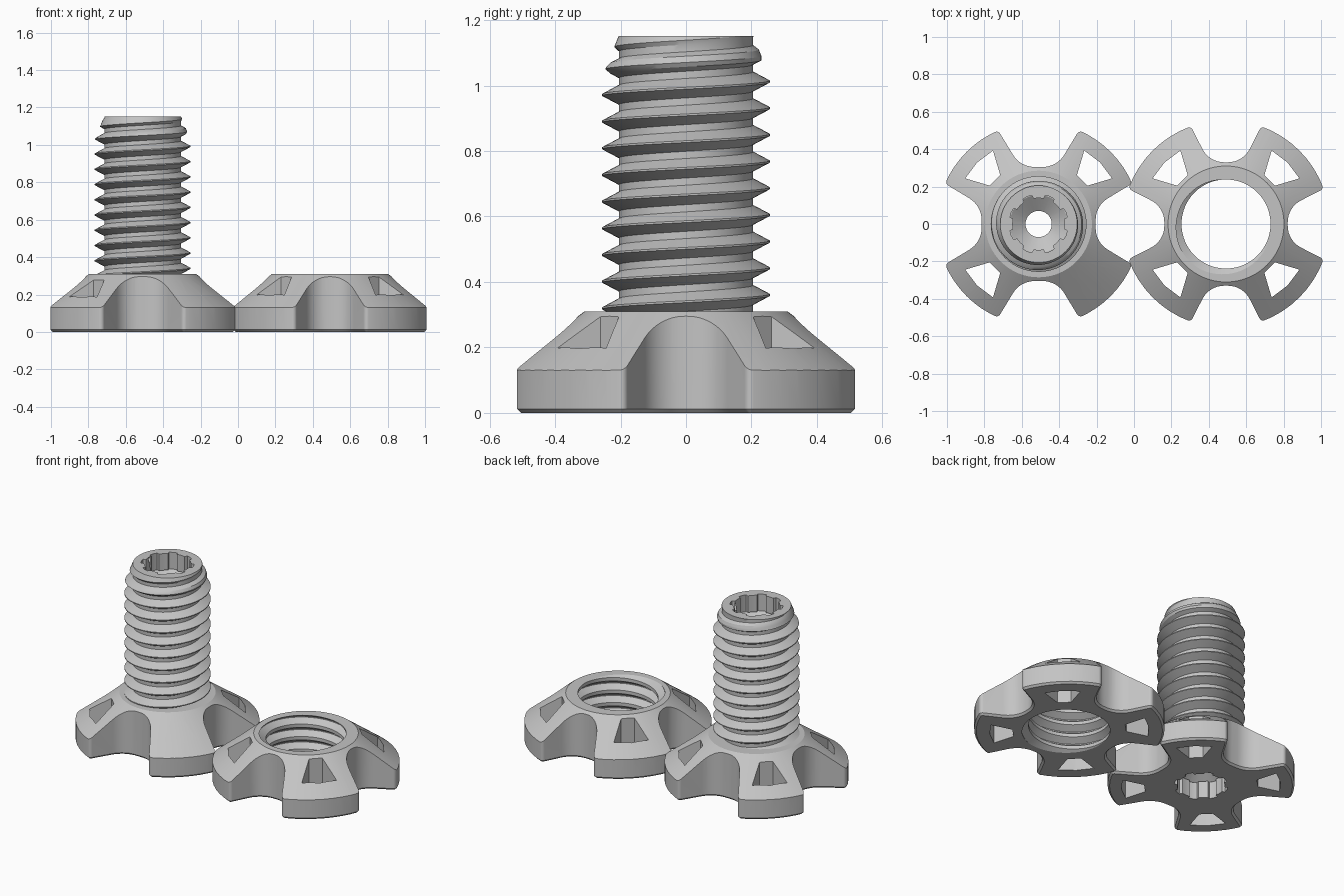
import bpy, bmesh, math
from mathutils import Vector, Matrix

if "Cube" in bpy.data.objects:
    bpy.data.objects.remove(bpy.data.objects["Cube"], do_unlink=True)

GREY = (0.55, 0.55, 0.55, 1)
grey = bpy.data.materials.new("plain grey")
grey.use_nodes = True
grey.diffuse_color = GREY
grey.node_tree.nodes["Principled BSDF"].inputs["Base Color"].default_value = GREY

TOP = 0.31       # flange height
SHOULDER = 0.13  # where the cone starts
PITCH = 0.0815
TIP = 1.151


def make(name, bm):
    bmesh.ops.recalc_face_normals(bm, faces=bm.faces[:])
    mesh = bpy.data.meshes.new(name)
    bm.to_mesh(mesh)
    bm.free()
    ob = bpy.data.objects.new(name, mesh)
    bpy.context.collection.objects.link(ob)
    return ob


def prism(name, points, z0, z1, chamfer=0.0):
    """Upright prism, with an optional chamfer around its bottom edge."""
    bm = bmesh.new()
    low = [bm.verts.new((p[0], p[1], z0 + chamfer)) for p in points]
    high = [bm.verts.new((p[0], p[1], z1)) for p in points]
    base = bm.faces.new(low[::-1])
    bm.faces.new(high)
    for i in range(len(points)):
        bm.faces.new((low[i - 1], low[i], high[i], high[i - 1]))
    if chamfer:
        bm.normal_update()
        bmesh.ops.inset_region(bm, faces=[base], thickness=chamfer, use_even_offset=True)
        for v in base.verts:
            v.co.z = z0
    return make(name, bm)


def cone(name, r0, r1, z0, z1, sides=96):
    bm = bmesh.new()
    bmesh.ops.create_cone(bm, cap_ends=True, segments=sides, radius1=r0, radius2=r1,
                          depth=z1 - z0, matrix=Matrix.Translation((0, 0, (z0 + z1) / 2)))
    return make(name, bm)


def cut(ob, cutters, operation="DIFFERENCE"):
    """Apply booleans in turn and drop the cutters."""
    for c in cutters:
        mod = ob.modifiers.new("cut", "BOOLEAN")
        mod.operation, mod.solver, mod.object = operation, "EXACT", c
        bpy.context.view_layer.update()
        dg = bpy.context.evaluated_depsgraph_get()
        mesh = bpy.data.meshes.new_from_object(ob.evaluated_get(dg))
        ob.modifiers.clear()
        ob.data = mesh
        bpy.data.objects.remove(c, do_unlink=True)


def finish(ob, x):
    ob.location.x = x
    ob.data.materials.clear()
    ob.data.materials.append(grey)
    bpy.ops.object.select_all(action="DESELECT")
    ob.select_set(True)
    bpy.context.view_layer.objects.active = ob
    bpy.ops.object.shade_smooth_by_angle(angle=math.radians(25))


def polar(r, a):
    return Vector((r * math.cos(a), r * math.sin(a)))


def fillet(corners, steps=8):
    """Round each (point, radius) corner of a polygon."""
    out = []
    for i, (p, r) in enumerate(corners):
        if not r:
            out.append(p)
            continue
        u = (corners[i - 1][0] - p).normalized()
        w = (corners[(i + 1) % len(corners)][0] - p).normalized()
        half = u.angle(w) / 2
        t = r / math.tan(half)
        c = p + (u + w).normalized() * (r / math.sin(half))
        a, b = p + u * t - c, p + w * t - c
        turn = a.angle(b) * (1 if a.x * b.y > a.y * b.x else -1)
        out += [c + Matrix.Rotation(turn * k / steps, 2) @ a for k in range(steps + 1)]
    return out


def flange(name, radius, top_radius, mouth, depth, floor, round_r):
    """Four-lobed conical knob with a window through each lobe."""
    corners = []
    edge = math.asin(mouth / radius)
    for q in range(4):
        turn = Matrix.Rotation(q * math.pi / 2, 2)
        quarter = [(Vector((depth, -floor)), round_r), (Vector((depth, floor)), round_r)]
        for k in range(9):
            a = edge + (math.pi / 2 - 2 * edge) * k / 8
            quarter.append((polar(radius, a), 0.022 if k in (0, 8) else 0))
        corners += [(turn @ p, r) for p, r in quarter]
    body = prism(name, fillet(corners), 0, 0.4, 0.012)
    slope = (radius - top_radius) / (TOP - SHOULDER)
    cut(body, [cone("taper", top_radius + slope * (TOP + 0.1), top_radius, -0.1, TOP)],
        "INTERSECT")
    window = [Vector(p) for p in ((0.33, -0.04), (0.45, -0.105), (0.465, 0),
                                  (0.45, 0.105), (0.33, 0.04))]
    cut(body, [prism("window", [Matrix.Rotation(math.pi / 4 + q * math.pi / 2, 2) @ p
                                for p in window], -0.1, 0.5) for q in range(4)])
    return body


def thread(name, root, crest, z0, z1, chamfer=False, sides=64):
    """Right-handed helical thread as a closed solid."""
    shape = [(0, 1), (0.07, 1), (0.235, 0.5), (0.4, 0), (0.67, 0), (0.835, 0.5), (1, 1)]
    start = 0.337

    def radius(z, a):
        f = ((z - start) / PITCH - a / math.tau) % 1
        for (f0, h0), (f1, h1) in zip(shape, shape[1:]):
            if f <= f1:
                h = h0 + (h1 - h0) * (f - f0) / (f1 - f0)
                break
        r = root + (crest - root) * h
        return min(r, 0.206 + 0.4 * (TIP - z)) if chamfer else r

    bm = bmesh.new()
    first = int((z0 - start) / PITCH) - 3
    last = int((z1 - start) / PITCH) + 3
    marks = [k + f for k in range(first, last) for f, h in shape[:-1]]
    columns = []
    for i in range(sides + 1):
        a = math.tau * i / sides
        col = []
        for m in marks:
            z = min(max(start + PITCH * (m + a / math.tau), z0), z1)
            col.append(bm.verts.new((*polar(radius(z, a), a), z)))
        columns.append(col)
    for c, d in zip(columns, columns[1:]):
        for j in range(len(marks) - 1):
            bm.faces.new((c[j], d[j], d[j + 1], c[j + 1]))
    bmesh.ops.remove_doubles(bm, verts=bm.verts[:], dist=0.0002)
    bmesh.ops.holes_fill(bm, edges=[e for e in bm.edges if e.is_boundary], sides=0)
    return make(name, bm)


def socket(z_open, z_floor, z_funnel):
    """Round recess with eight ribs, ending in a funnel."""
    pts = []
    for i in range(8):
        a = math.tau * i / 8
        pts += [polar(0.157, a - 0.23), polar(0.139, a - 0.2), polar(0.139, a),
                polar(0.139, a + 0.2), polar(0.157, a + 0.23), polar(0.159, a + math.pi / 8)]
    slots = prism("slots", pts, min(z_open, z_floor), max(z_open, z_floor))
    if z_funnel < z_floor:
        funnel = cone("funnel", 0.068, 0.156, z_funnel, z_floor + 0.001, 48)
    else:
        funnel = cone("funnel", 0.156, 0.068, z_floor - 0.001, z_funnel, 48)
    return [slots, funnel]


# Bolt: knob head and threaded shaft
head = flange("bolt_head", 0.545, 0.285, 0.216, 0.305, 0.098, 0.135)
cut(head, socket(-0.1, 0.11, 0.17) + [cone("bore", 0.07, 0.07, -0.1, 0.5, 48)])
shaft = thread("bolt_shaft", 0.205, 0.256, 0.3, TIP, chamfer=True)
cut(shaft, socket(TIP + 0.1, TIP - 0.11, TIP - 0.17) + [cone("bore", 0.07, 0.07, 0.2, 1.3, 48)])
finish(head, -0.51)
finish(shaft, -0.51)

# Nut: knob with a threaded hole
nut = flange("nut", 0.555, 0.31, 0.188, 0.33, 0.09, 0.13)
cut(nut, [thread("tapped_hole", 0.238, 0.278, -0.05, 0.36)])
finish(nut, 0.492)
